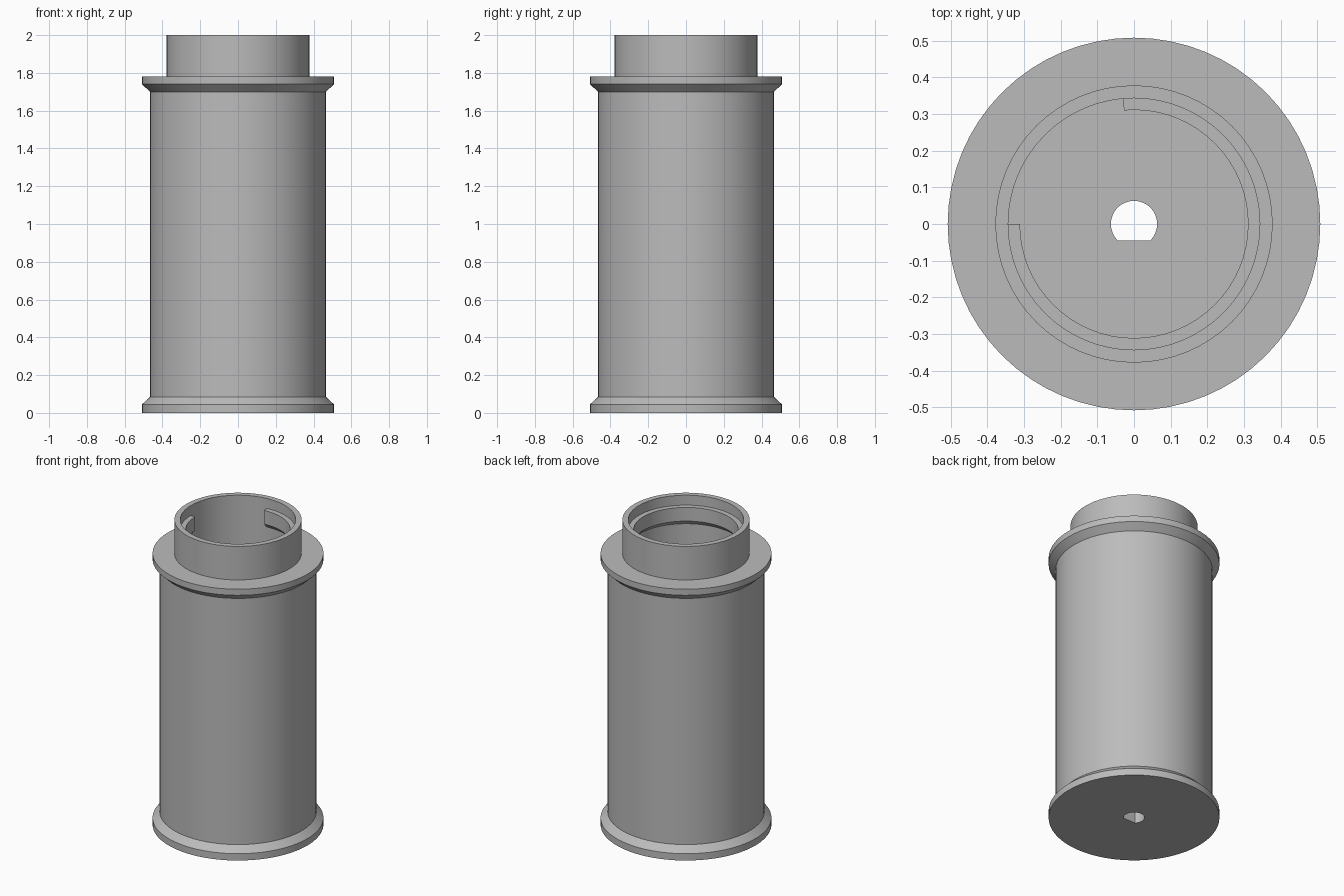
import bpy
import bmesh
from math import sin, cos, radians

cube = bpy.data.objects.get("Cube")
if cube:
    bpy.data.objects.remove(cube, do_unlink=True)

SEGMENTS = 64
HOLE_RADIUS, HOLE_FLAT = 0.063, -0.045

grey = bpy.data.materials.new("plain grey")
grey.use_nodes = True
colour = (0.5, 0.5, 0.5, 1)
grey.diffuse_color = colour
grey.node_tree.nodes["Principled BSDF"].inputs["Base Color"].default_value = colour


def sweep(name, section, start=0, span=360, steps=SEGMENTS):
    """Turn a closed (radius, z) section about the z axis; cap it if it is an arc."""
    bm = bmesh.new()
    full = span == 360
    rings = []
    for i in range(steps if full else steps + 1):
        a = radians(start + span * i / steps)
        ring = []
        for r, z in section:
            x, y = r * cos(a), r * sin(a)
            if r == HOLE_RADIUS:          # flat side of the D-shaped shaft hole
                y = max(y, HOLE_FLAT)
            ring.append(bm.verts.new((x, y, z)))
        rings.append(ring)
    n = len(section)
    for i in range(steps):
        a, b = rings[i], rings[(i + 1) % len(rings)]
        for j in range(n):
            k = (j + 1) % n
            bm.faces.new((a[j], b[j], b[k], a[k]))
    if not full:
        bm.faces.new(rings[0])
        bm.faces.new(rings[-1])
    bmesh.ops.recalc_face_normals(bm, faces=bm.faces)
    mesh = bpy.data.meshes.new(name)
    bm.to_mesh(mesh)
    bm.free()
    mesh.materials.append(grey)
    obj = bpy.data.objects.new(name, mesh)
    bpy.context.collection.objects.link(obj)
    bpy.ops.object.select_all(action="DESELECT")
    obj.select_set(True)
    bpy.context.view_layer.objects.active = obj
    bpy.ops.object.shade_smooth_by_angle(angle=radians(25))
    return obj


# Hollow body: floor with shaft hole, two bevelled flanges, neck and bore
sweep("spool_body", [
    (HOLE_RADIUS, 0), (0.508, 0), (0.508, 0.045), (0.466, 0.085),
    (0.466, 1.70), (0.508, 1.74), (0.508, 1.78), (0.378, 1.78),
    (0.378, 2.0), (0.343, 2.0), (0.343, 0.085), (HOLE_RADIUS, 0.085),
])

# Locking ledge inside the neck, open over the back right quarter
sweep("locking_ledge", [
    (0.347, 1.935), (0.311, 1.935), (0.311, 1.845), (0.347, 1.809),
], start=-180, span=275, steps=49)
